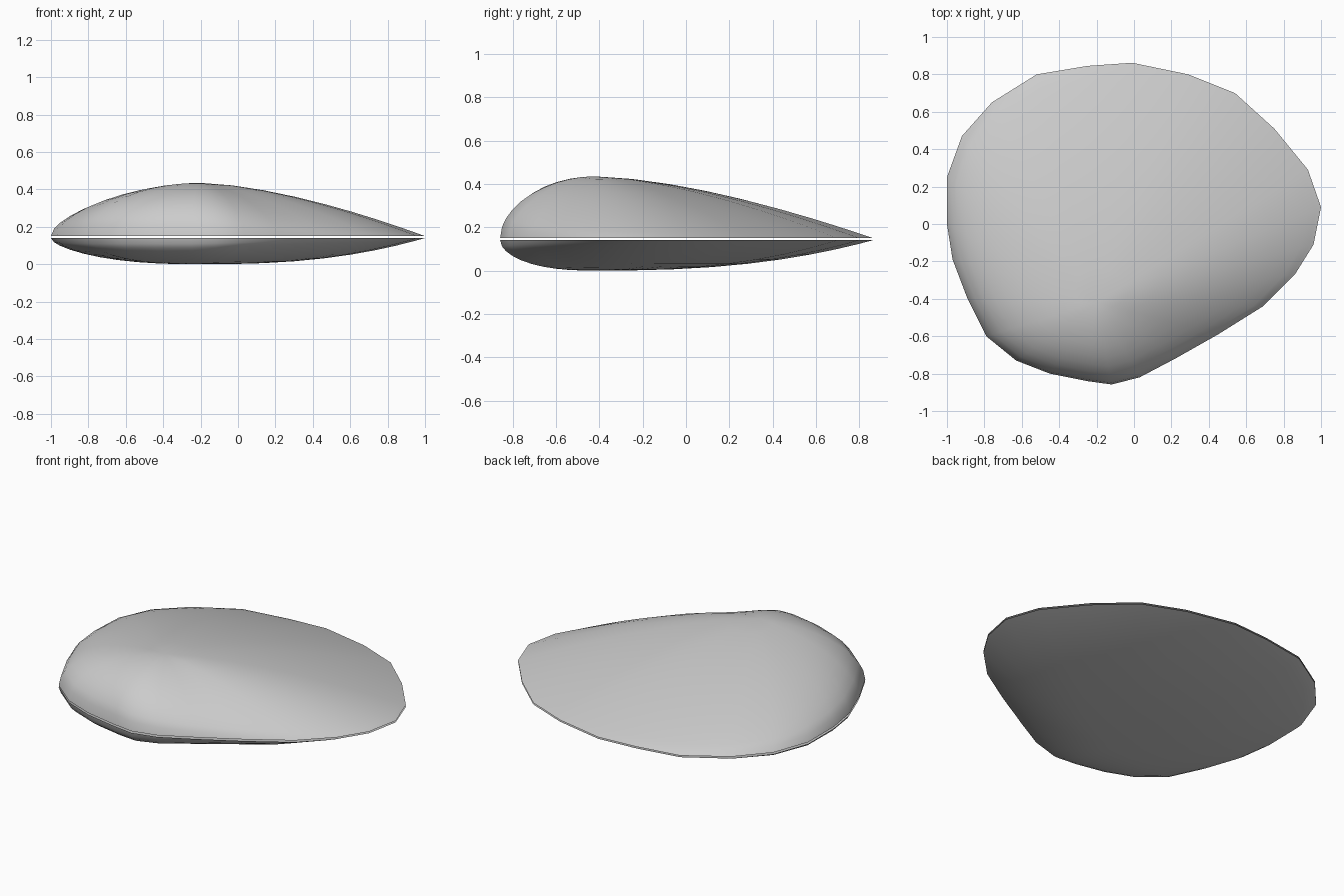
import bpy, bmesh
from mathutils import Vector

if "Cube" in bpy.data.objects:
    bpy.data.objects.remove(bpy.data.objects["Cube"])

# Shared rim outline of both shell halves (top view)
RIM = [(-1, .25), (-.92, .47), (-.76, .65), (-.52, .80), (-.25, .845), (-.01, .862),
       (.29, .80), (.54, .70), (.75, .51), (.93, .29), (1, .09), (.96, -.11),
       (.86, -.27), (.69, -.44), (.45, -.59), (.22, -.72), (.03, -.82), (-.12, -.858),
       (-.25, -.84), (-.45, -.80), (-.63, -.73), (-.79, -.60), (-.89, -.40),
       (-.97, -.19), (-1, 0)]
APEX = Vector((-.2, -.42))
RINGS = [.14, .28, .42, .55, .67, .78, .87, .94, .98, 1]
STEEP = Vector((-.64, -.77))   # side where the shell bulges most


def shell_half(name, rim_z, apex_z, slope_power, bulge_power):
    """Domed half: gentle slope on one side, rounded bulge on the other."""
    bm = bmesh.new()
    top = bm.verts.new((APEX.x, APEX.y, apex_z))
    rows = []
    for s in RINGS:
        row = []
        for p in RIM:
            d = Vector(p) - APEX
            w = min(1, max(0, .5 + d.normalized().dot(STEEP) * .62))
            bulge = (1 - s ** bulge_power) ** .5
            slope = 1 - s ** slope_power
            f = w * bulge + (1 - w) * slope
            q = APEX + d * s
            row.append(bm.verts.new((q.x, q.y, rim_z + (apex_z - rim_z) * f)))
        rows.append(row)
    n = len(RIM)
    for i in range(n):
        j = (i + 1) % n
        bm.faces.new((top, rows[0][i], rows[0][j]))
        for a, b in zip(rows, rows[1:]):
            bm.faces.new((a[i], b[i], b[j], a[j]))
    # Outward normals
    bm.normal_update()
    if top.normal.z * (apex_z - rim_z) < 0:
        bmesh.ops.reverse_faces(bm, faces=bm.faces[:])
    for f in bm.faces:
        f.smooth = True
    me = bpy.data.meshes.new(name)
    bm.to_mesh(me)
    bm.free()
    ob = bpy.data.objects.new(name, me)
    bpy.context.collection.objects.link(ob)
    return ob


# Two halves with a hairline gap between them
shell_half("upper_shell", .15, .435, 1.55, 2.0)
shell_half("lower_shell", .14, 0.0, 2.5, 2.5)
